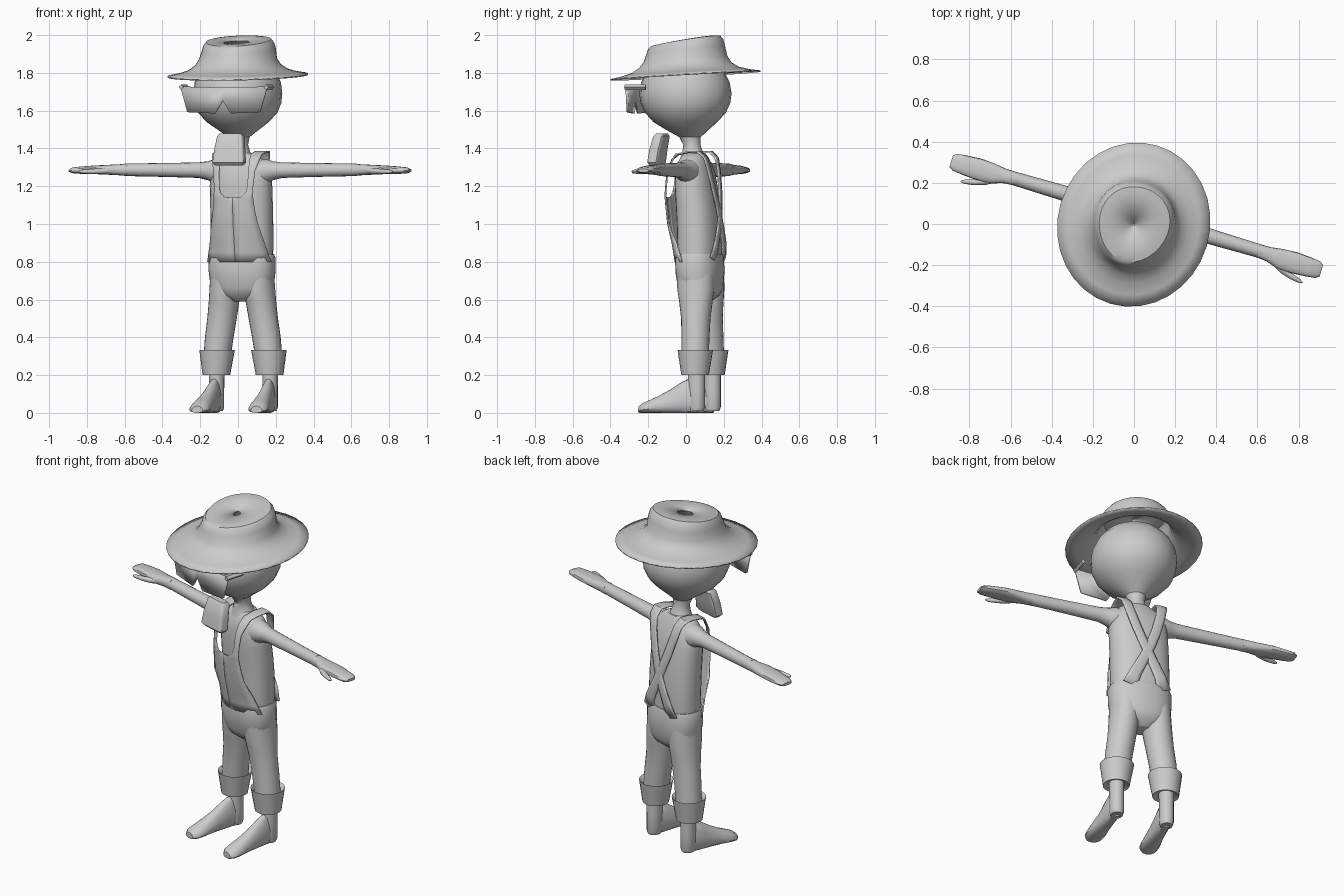
import bpy, bmesh, math
from mathutils import Matrix, Vector

# The whole figure is modelled facing -y, then turned slightly
PLACE = Matrix.Translation((0.013, 0.045, 0)) @ Matrix.Rotation(math.radians(-16.5), 4, 'Z')

grey = bpy.data.materials.new("plain_grey")
grey.diffuse_color = (0.6, 0.6, 0.6, 1)


def finish(name, bm, thick=0):
    bmesh.ops.recalc_face_normals(bm, faces=bm.faces)
    me = bpy.data.meshes.new(name)
    bm.to_mesh(me)
    bm.free()
    me.transform(PLACE)
    me.materials.append(grey)
    ob = bpy.data.objects.new(name, me)
    bpy.context.collection.objects.link(ob)
    if thick:
        mod = ob.modifiers.new("thickness", 'SOLIDIFY')
        mod.thickness = thick
        mod.offset = 0
    return ob


def ellipse(c, u, v, a, b, n=24, p=2.0):
    pts = []
    for i in range(n):
        t = 2 * math.pi * i / n
        co, si = math.cos(t), math.sin(t)
        pts.append(Vector(c) + Vector(u) * a * math.copysign(abs(co) ** (2 / p), co)
                   + Vector(v) * b * math.copysign(abs(si) ** (2 / p), si))
    return pts


def loft(name, rings, closed=True, caps=True, thick=0):
    bm = bmesh.new()
    vs = [[bm.verts.new(p) for p in r] for r in rings]
    n = len(vs[0])
    for r, q in zip(vs, vs[1:]):
        for i in range(n if closed else n - 1):
            j = (i + 1) % n
            bm.faces.new((r[i], r[j], q[j], q[i]))
    if closed and caps:
        bm.faces.new(vs[0])
        bm.faces.new(vs[-1])
    return finish(name, bm, thick)


X, Y, Z = (1, 0, 0), (0, 1, 0), (0, 0, 1)


def upright(name, rows, x=0, n=24, p=2.0, caps=True, thick=0):
    # rows: z, x offset, y offset, x radius, y radius
    return loft(name, [ellipse((x + cx, cy, z), X, Y, a, b, n, p)
                       for z, cx, cy, a, b in rows], caps=caps, thick=thick)


# Head and neck
upright("head", [
    (1.34, 0, -.005, .08, .07), (1.38, 0, -.01, .055, .055), (1.42, 0, -.015, .045, .045),
    (1.46, 0, -.025, .055, .057), (1.50, 0, -.04, .11, .115), (1.54, 0, -.05, .165, .17),
    (1.59, 0, -.05, .21, .215), (1.64, 0, -.05, .23, .238), (1.69, 0, -.05, .235, .245),
    (1.75, 0, -.05, .228, .235), (1.81, 0, -.05, .2, .205), (1.86, 0, -.05, .155, .155),
    (1.90, 0, -.05, .08, .08), (1.91, 0, -.05, .02, .02)])

# Hat: thin turned sheet, brim tilted forward and crown top more so
hat = []
for r, z, tilt in [(.385, 1.786, .06), (.33, 1.796, .06), (.275, 1.812, .06), (.235, 1.838, .06),
                   (.212, 1.87, .08), (.199, 1.92, .11), (.19, 1.95, .14), (.176, 1.966, .16),
                   (.15, 1.968, .17), (.005, 1.965, .17)]:
    ring = ellipse((0, 0, z), X, Y, r * .96, r * 1.04, 32)
    for q in ring:
        if z > 1.9:                      # crown narrows towards the front
            q.x *= 1 + .5 * q.y
        q.z += tilt * q.y
        q.y -= .05
    hat.append(ring)
loft("hat", hat, caps=False, thick=.007)

# Glasses: faceted shield with a nose notch, plus short temples
bm = bmesh.new()
top, notch = bm.verts.new((0, -.328, 1.722)), bm.verts.new((0, -.328, 1.655))
for s in (1, -1):
    side = [bm.verts.new((s * x, -.328 + .1 * x, z))
            for x, z in [(.24, 1.728), (.2, 1.592), (.043, 1.585)]]
    f = [top] + side + [notch]
    bm.faces.new(f if s > 0 else f[::-1])
finish("glasses_lens", bm, .014)
for s in (1, -1):
    loft("glasses_temple", [ellipse((s * .235, y, 1.724), X, Z, .012, .014, 4)
                            for y in (-.315, -.2)])

# Chin beard: slanted rounded block
upright("chin_beard", [
    (1.31, 0, -.208, .075, .02), (1.325, 0, -.21, .088, .032), (1.40, 0, -.198, .08, .032),
    (1.465, 0, -.182, .07, .03), (1.478, 0, -.18, .058, .02)], n=20, p=6)

# Shirt body
upright("shirt", [
    (.76, 0, .03, .165, .105), (.90, 0, .03, .168, .11), (1.0, 0, .027, .168, .11),
    (1.1, 0, .02, .168, .108), (1.2, 0, .01, .168, .103), (1.27, 0, .004, .165, .095),
    (1.32, 0, 0, .145, .08), (1.35, 0, 0, .115, .068), (1.375, 0, 0, .065, .055)], n=28, p=2.3)

# Trousers: hips
upright("trouser_hips", [
    (.59, 0, .035, .06, .05), (.62, 0, .035, .13, .09), (.66, 0, .034, .168, .11),
    (.74, 0, .03, .178, .12), (.82, 0, .028, .18, .12), (.84, 0, .028, .172, .114)], n=28, p=2.3)


def bib_y(x, z):
    # front surface of the bib, bulging away from the chest
    prof = [(.8, -.097), (.9, -.115), (1.0, -.135), (1.15, -.15), (1.28, -.138), (1.34, -.112)]
    for (z0, y0), (z1, y1) in zip(prof, prof[1:]):
        if z <= z1:
            y = y0 + (y1 - y0) * (z - z0) / (z1 - z0)
            break
    return y + (2.6 if z < .95 else 1.8) * x * x


for s in (1, -1):
    # Bib half and its strap as one ribbon: (z, inner x, outer x) up the front
    rows = []
    for z, xi, xo in [(.8, 0, .175), (.85, 0, .162), (.9, 0, .15), (1.0, 0, .128), (1.08, 0, .114),
                      (1.14, 0, .108), (1.143, .045, .108), (1.165, .07, .107), (1.2, .078, .107),
                      (1.28, .08, .115), (1.34, .08, .13)]:
        rows.append([(s * x, bib_y(x, z), z) for x in (xi + (xo - xi) * k / 4 for k in range(5))])
    # over the shoulder and diagonally down the back: x, y, z, half width
    for x, y, z, w in [(.107, -.06, 1.368, .03), (.11, .01, 1.382, .032), (.112, .06, 1.383, .034),
                       (.105, .095, 1.35, .03), (.088, .112, 1.28, .026), (.058, .128, 1.18, .026),
                       (.02, .141, 1.08, .026), (-.03, .147, .97, .028), (-.075, .146, .88, .032),
                       (-.1, .134, .81, .04)]:
        slope = .35 if z < 1.3 else 0
        rows.append([(s * (x + w * k), y - (.12 * w * abs(k)), z - slope * w * k)
                     for k in (-1, -.5, 0, .5, 1)])
    loft("bib_and_strap", rows, closed=False, thick=.008)

    # Leg and rolled cuff
    upright("trouser_leg", [
        (.76, s * .09, .032, .08, .1), (.66, s * .093, .035, .083, .1), (.58, s * .103, .038, .08, .088),
        (.5, s * .114, .041, .078, .078), (.4, s * .13, .044, .076, .074),
        (.3, s * .142, .046, .072, .072)])
    upright("trouser_cuff", [
        (.3, s * .143, .047, .06, .06), (.332, s * .143, .047, .094, .094),
        (.2, s * .147, .047, .073, .073), (.212, s * .147, .047, .045, .045)], n=20)

    # Ankle and foot
    upright("ankle", [(.24, s * .148, .055, .042, .045), (.12, s * .148, .055, .04, .045),
                      (.03, s * .148, .055, .04, .045), (.01, s * .148, .055, .033, .038)], n=16)
    foot = []
    for y, w, h in [(.06, .036, .14), (.02, .043, .185), (-.03, .046, .16), (-.09, .05, .122),
                    (-.15, .058, .09), (-.2, .063, .068), (-.235, .058, .052), (-.255, .036, .036)]:
        cx = s * (.148 + (.055 - y) * .05)
        ring = ellipse((cx, y, h / 2), X, Z, w, h / 2, 16, 2.3)
        for q in ring:                   # narrow the instep, keep the sole wide
            q.x = cx + (q.x - cx) * (1 - .35 * q.z / h)
        foot.append(ring)
    loft("foot", foot)

    # Arm and mitten hand
    loft("arm", [ellipse((s * x, 0, z), Y, Z, r, r, 16) for x, z, r in
                 [(.08, 1.275, .07), (.15, 1.279, .062), (.18, 1.282, .05), (.23, 1.285, .041),
                  (.4, 1.286, .037), (.64, 1.287, .033)]])
    loft("hand", [ellipse((s * x, y, z), Y, Z, a, b, 16, 2.5) for x, y, z, a, b in
                  [(.62, 0, 1.287, .033, .032), (.67, -.002, 1.287, .036, .029),
                   (.73, -.008, 1.287, .05, .026), (.80, -.006, 1.287, .053, .023),
                   (.87, -.006, 1.285, .048, .02), (.92, -.006, 1.284, .042, .016),
                   (.938, -.006, 1.283, .03, .008)]])
    loft("thumb", [ellipse((s * x, y, z), Y, Z, a, b, 12) for x, y, z, a, b in
                   [(.69, -.02, 1.285, .02, .016), (.75, -.052, 1.28, .02, .016),
                    (.80, -.072, 1.278, .015, .013), (.85, -.084, 1.277, .01, .01),
                    (.866, -.087, 1.277, .004, .004)]])

# Smooth shading with crisp edges
bpy.ops.object.select_all(action='SELECT')
bpy.context.view_layer.objects.active = bpy.context.collection.objects[0]
bpy.ops.object.shade_smooth_by_angle(angle=math.radians(35))
